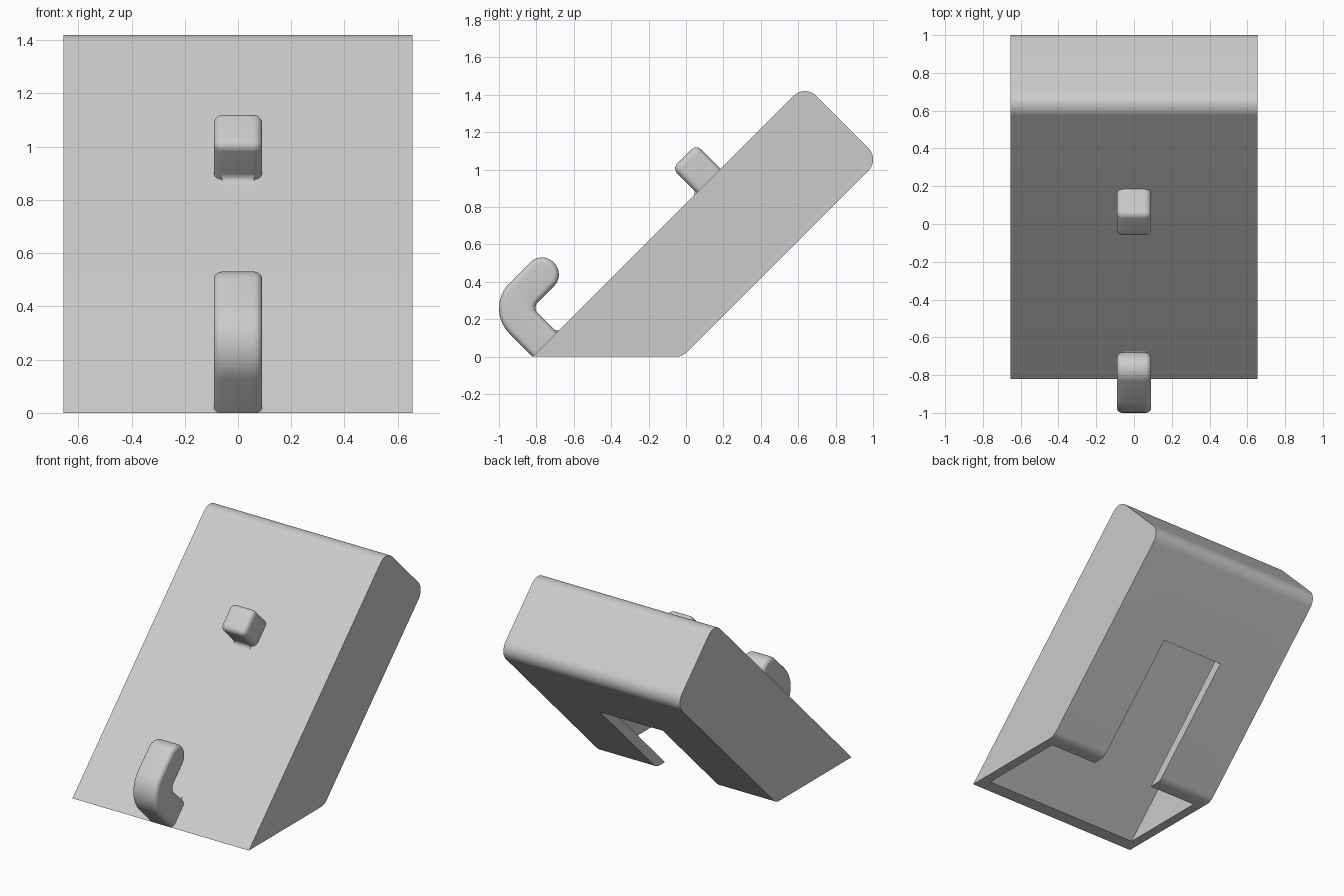
import bpy, bmesh, math
from mathutils import Vector

if "Cube" in bpy.data.objects:
    bpy.data.objects.remove(bpy.data.objects["Cube"])

S = math.sqrt(0.5)
WIDTH, DEPTH, LENGTH, WALL = 0.655, 0.566, 2.058, 0.065

grey = bpy.data.materials.new("light grey")
grey.diffuse_color = (0.6, 0.6, 0.6, 1)
grey.use_nodes = True
grey.node_tree.nodes["Principled BSDF"].inputs["Base Color"].default_value = grey.diffuse_color


def place(x, u, n):
    """u runs up the 45 degree front face, n points out of it."""
    return Vector((x, -0.82 + (u - n) * S, (u + n) * S))


def rounded(corners, steps=10):
    """Turn (u, n, radius) corners into an outline with round corners."""
    out = []
    for i, (u, n, r) in enumerate(corners):
        p = Vector((u, n))
        if r == 0:
            out.append(p)
            continue
        a = (Vector(corners[i - 1][:2]) - p).normalized()
        b = (Vector(corners[(i + 1) % len(corners)][:2]) - p).normalized()
        half = a.angle(b) / 2
        t = r / math.tan(half)
        c = p + (a + b).normalized() * (r / math.sin(half))
        start, end = p + a * t - c, p + b * t - c
        for k in range(steps + 1):
            f = k / steps
            sweep = math.pi - 2 * half
            d = (start * math.sin((1 - f) * sweep) + end * math.sin(f * sweep)) / math.sin(sweep)
            out.append(c + d)
    return out


def prism(name, corners, half, bevel=0.0):
    """Extrude an outline across x; optionally round its rims except at the base."""
    bm = bmesh.new()
    pts = rounded(corners)
    left = [bm.verts.new(place(-half, *p)) for p in pts]
    right = [bm.verts.new(place(half, *p)) for p in pts]
    caps = [bm.faces.new(left), bm.faces.new(right)]
    for i in range(len(pts)):
        j = (i + 1) % len(pts)
        bm.faces.new((left[i], left[j], right[j], right[i]))
    bmesh.ops.recalc_face_normals(bm, faces=bm.faces[:])
    if bevel:
        def on_base(v):
            return abs(v.co.z - v.co.y - 0.82) < 1e-4
        rims = [e for f in caps for e in f.edges
                if not all(on_base(v) for v in e.verts)]
        bmesh.ops.bevel(bm, geom=rims, offset=bevel, offset_type='OFFSET',
                        segments=5, profile=0.5, affect='EDGES',
                        clamp_overlap=False)
    mesh = bpy.data.meshes.new(name)
    bm.to_mesh(mesh)
    bm.free()
    mesh.materials.append(grey)
    ob = bpy.data.objects.new(name, mesh)
    bpy.context.collection.objects.link(ob)
    return ob


def activate(ob):
    bpy.ops.object.select_all(action='DESELECT')
    ob.select_set(True)
    bpy.context.view_layer.objects.active = ob


def cut(ob, cutter):
    cutter.hide_render = True
    mod = ob.modifiers.new("cut", 'BOOLEAN')
    mod.operation, mod.solver, mod.object = 'DIFFERENCE', 'EXACT', cutter
    activate(ob)
    bpy.ops.object.modifier_apply(modifier=mod.name)
    bpy.data.objects.remove(cutter)


def block(name, u0, u1, n0, n1, half):
    return prism(name, [(u0, n0, 0), (u1, n0, 0), (u1, n1, 0), (u0, n1, 0)], half)


def fillet(name, u, d, r=0.026):
    """Small concave fillet at the base, spreading in direction d along u."""
    curve = [(u + d * r * (1 - math.cos(a)), r * (1 - math.sin(a)), 0)
             for a in (k * math.pi / 12 for k in range(7))]
    return prism(name, curve + [(u - d * 0.03, 0, 0), (u - d * 0.03, r, 0)], 0.06)


# Slanted hollow body, open at the bottom
body = prism("body", [(0, 0, 0), (LENGTH, 0, 0.085), (LENGTH, -DEPTH, 0.085),
                      (DEPTH, -DEPTH, 0.085)], WIDTH)
cut(body, block("cavity_cutter", -0.4, LENGTH - WALL, WALL - DEPTH, -WALL, WIDTH - WALL))

# Long slot in the back wall
cut(body, block("slot_cutter", -0.4, 1.414, -DEPTH - 0.1, -DEPTH + 0.1, 0.234))

# Hook at the foot of the front face
hook = prism("hook", [(0, 0, 0), (0, 0.366, 0.19), (0.436, 0.366, 0.088),
                      (0.436, 0.186, 0.088), (0.184, 0.186, 0.04),
                      (0.184, 0, 0)], 0.091, 0.03)

# Peg higher up
peg = prism("peg", [(1.42, 0, 0), (1.42, 0.183, 0.035), (1.24, 0.183, 0.035),
                    (1.24, 0, 0)], 0.091, 0.033)

# Fillets where the hook and peg meet the face
fillets = [fillet("hook_fillet", 0.184, 1), fillet("peg_fillet", 1.24, -1)]

# Smooth rounds, crisp edges
for ob in [body, hook, peg] + fillets:
    activate(ob)
    bpy.ops.object.shade_smooth_by_angle(angle=math.radians(30))
